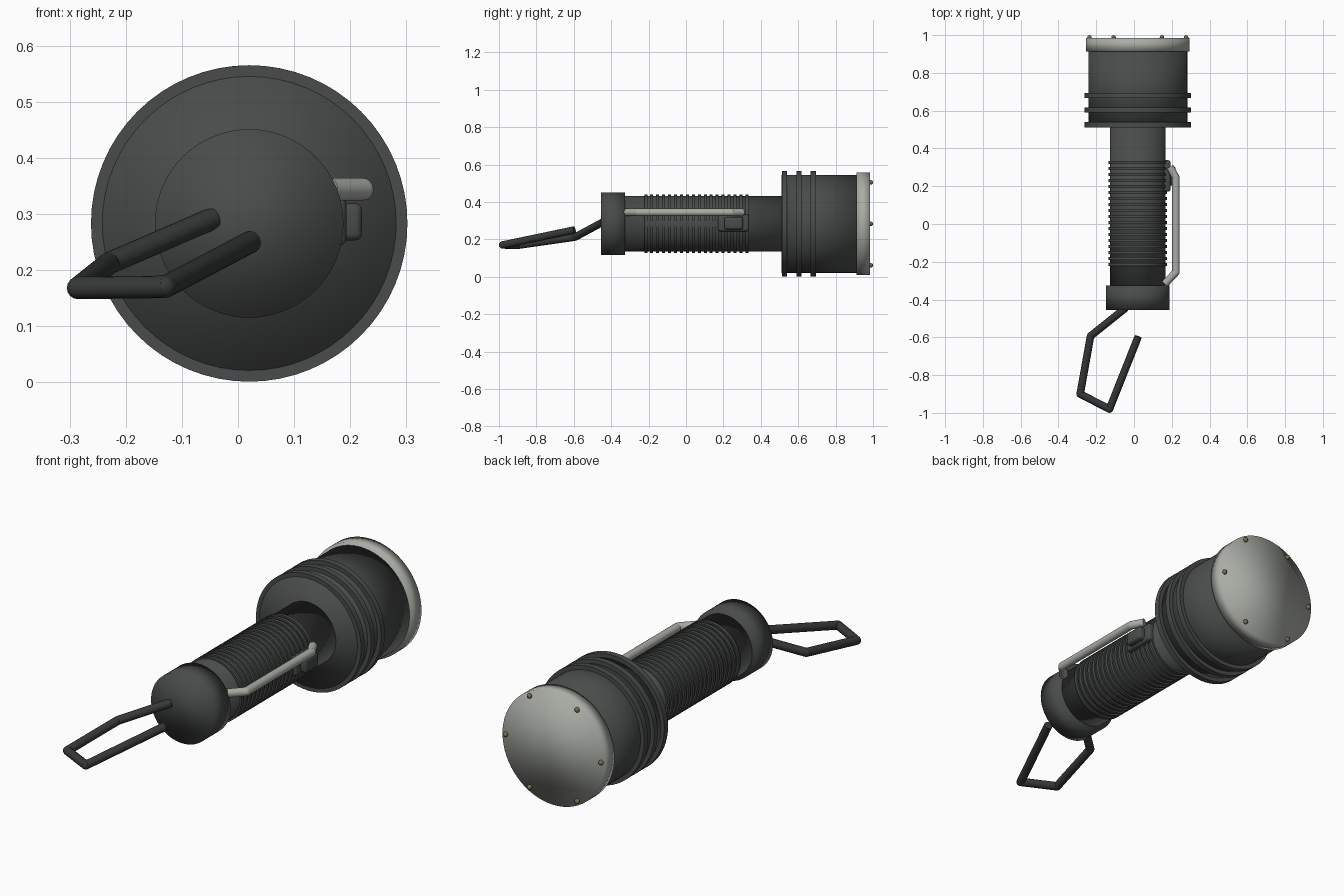
import bpy, bmesh, math
from mathutils import Vector, Matrix

if "Cube" in bpy.data.objects:
    bpy.data.objects.remove(bpy.data.objects["Cube"])

CX, CZ = 0.02, 0.283   # long axis of the flashlight


def material(name, rgb):
    m = bpy.data.materials.new(name)
    m.diffuse_color = (*rgb, 1)
    m.use_nodes = True
    m.node_tree.nodes["Principled BSDF"].inputs["Base Color"].default_value = m.diffuse_color
    return m


DARK = material("dark_body", (0.065, 0.072, 0.067))
CORD = material("cord_black", (0.035, 0.04, 0.038))
METAL = material("pale_metal", (0.40, 0.42, 0.38))
BRASS = material("bolt_brass", (0.20, 0.15, 0.08))


def finish(bm, name, mat, sharp=None):
    bmesh.ops.recalc_face_normals(bm, faces=bm.faces)
    for f in bm.faces:
        f.smooth = True
    me = bpy.data.meshes.new(name)
    bm.to_mesh(me)
    bm.free()
    ob = bpy.data.objects.new(name, me)
    bpy.context.collection.objects.link(ob)
    me.materials.append(mat)
    if sharp:
        bpy.ops.object.select_all(action='DESELECT')
        ob.select_set(True)
        bpy.context.view_layer.objects.active = ob
        bpy.ops.object.shade_smooth_by_angle(angle=math.radians(sharp))
    return ob


def add_rod(bm, a, b, r, n):
    a, b = Vector(a), Vector(b)
    d = b - a
    rot = d.to_track_quat('Z', 'Y').to_matrix().to_4x4()
    bmesh.ops.create_cone(bm, cap_ends=True, segments=n, radius1=r, radius2=r,
                          depth=d.length, matrix=Matrix.Translation((a + b) / 2) @ rot)


def drum(name, y0, y1, r, mat, n=64, sharp=None):
    bm = bmesh.new()
    add_rod(bm, (CX, y0, CZ), (CX, y1, CZ), r, n)
    return finish(bm, name, mat, sharp)


def bent_rod(name, pts, r, mat, n=16):
    bm = bmesh.new()
    for a, b in zip(pts, pts[1:]):
        add_rod(bm, a, b, r, n)
    for p in pts[1:-1]:
        bmesh.ops.create_uvsphere(bm, u_segments=n, v_segments=8, radius=r,
                                  matrix=Matrix.Translation(p))
    return finish(bm, name, mat, 50)


def rounded_box(name, lo, hi, bevel, mat):
    lo, hi = Vector(lo), Vector(hi)
    bm = bmesh.new()
    bmesh.ops.create_cube(bm, size=1, matrix=Matrix.Translation((lo + hi) / 2)
                          @ Matrix.Diagonal((*(hi - lo), 1)))
    bmesh.ops.bevel(bm, geom=bm.edges[:], offset=bevel, segments=3, profile=0.5,
                    affect='EDGES')
    return finish(bm, name, mat, 40)


# Main body
drum("tail_cap", -0.455, -0.325, 0.168, DARK)
drum("handle", -0.33, 0.52, 0.148, DARK)
drum("head", 0.51, 0.915, 0.262, DARK)
drum("lens_bezel", 0.912, 0.985, 0.275, METAL)

# Grip ribs
for i in range(18):
    y = -0.215 + i * 0.0318
    drum(f"grip_rib_{i + 1}", y - 0.008, y + 0.008, 0.156, DARK, sharp=40)

# Head rings
for i, y in enumerate((0.526, 0.604, 0.68)):
    drum(f"head_ring_{i + 1}", y - 0.014, y + 0.014, 0.282, DARK, sharp=40)

# Bezel bolts
for i in range(6):
    a = math.radians(60 * i)
    bm = bmesh.new()
    bmesh.ops.create_uvsphere(
        bm, u_segments=12, v_segments=8, radius=0.012,
        matrix=Matrix.Translation((CX + 0.256 * math.cos(a), 0.988, CZ + 0.256 * math.sin(a))))
    finish(bm, f"bezel_bolt_{i + 1}", BRASS)

# Side switch
rounded_box("switch_plate", (0.13, 0.172, 0.243), (0.193, 0.338, 0.332), 0.012, DARK)
rounded_box("switch_button", (0.16, 0.205, 0.253), (0.221, 0.305, 0.319), 0.012, DARK)

# Belt clip
bent_rod("belt_clip", [(0.163, -0.318, 0.344), (0.222, -0.255, 0.344),
                       (0.222, 0.245, 0.344), (0.19, 0.303, 0.344)], 0.02, METAL)

# Wrist cord
bent_rod("wrist_cord", [(-0.045, -0.445, 0.292), (-0.23, -0.593, 0.212),
                        (-0.285, -0.9, 0.168), (-0.13, -0.98, 0.17),
                        (0.022, -0.597, 0.25)], 0.02, CORD)
